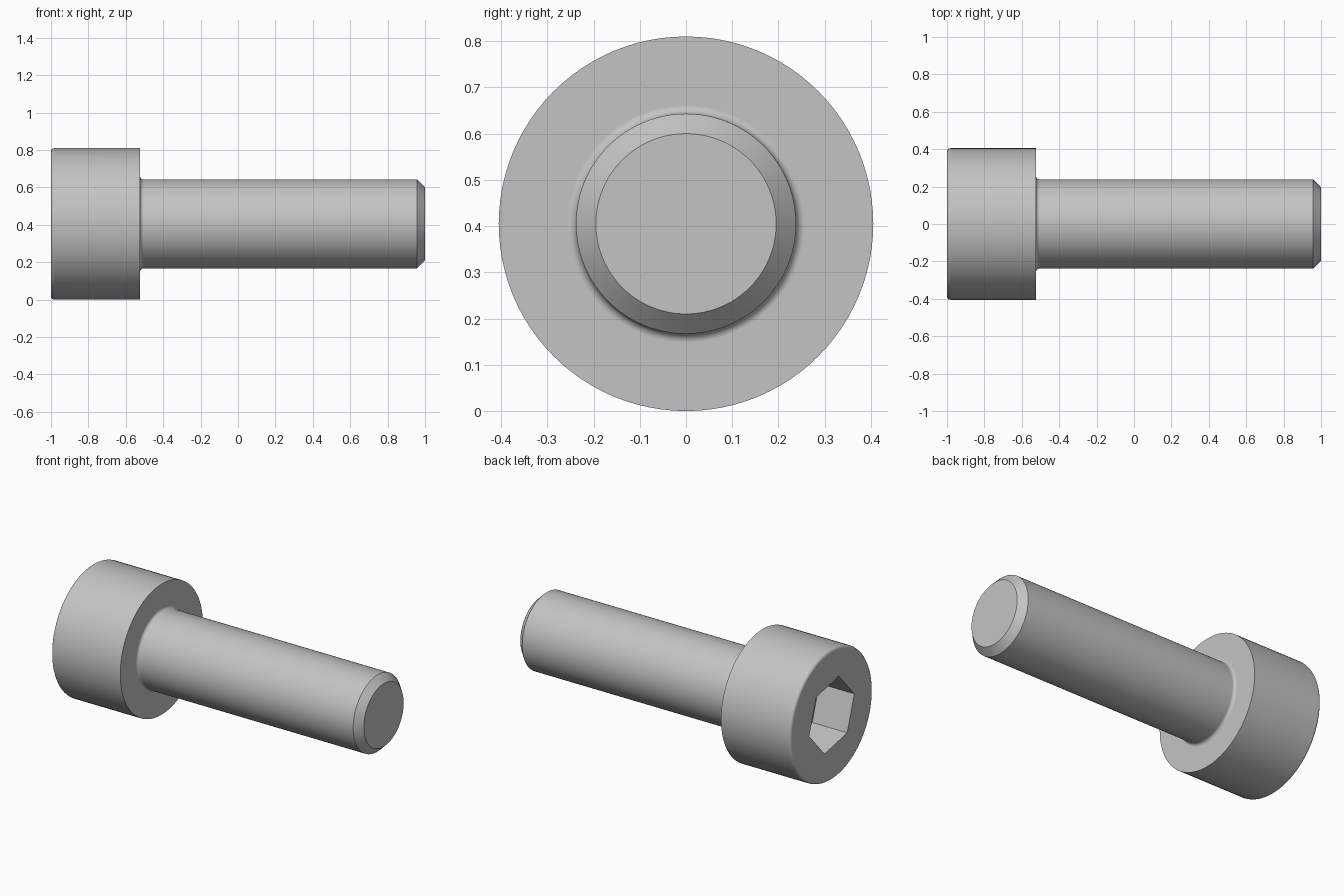
import bpy, bmesh
from math import sin, cos, pi, radians
from mathutils import Vector

if "Cube" in bpy.data.objects:
    bpy.data.objects.remove(bpy.data.objects["Cube"], do_unlink=True)

SEGMENTS = 96
HEAD_R, SHANK_R, TIP_R = 0.405, 0.238, 0.195
HEAD_END, CHAMFER_X = -0.524, 0.957
ROUND = 0.019
SOCKET_R, SOCKET_DEPTH, SOCKET_TURN = 0.226, 0.24, radians(48)


def arc(cx, cr, start, end, steps=6):
    """Quarter-round points as (x, radius)."""
    angles = [radians(start + (end - start) * i / steps) for i in range(steps + 1)]
    return [(cx + ROUND * cos(a), cr + ROUND * sin(a)) for a in angles]


def ring(bm, x, r, n, turn=0.0):
    """Closed loop of vertices around the screw axis."""
    return [bm.verts.new((x, r * cos(turn + 2 * pi * i / n), HEAD_R + r * sin(turn + 2 * pi * i / n)))
            for i in range(n)]


def skin(bm, a, b):
    n = len(a)
    for i in range(n):
        bm.faces.new((a[i], a[(i + 1) % n], b[(i + 1) % n], b[i]))


def loop_edges(bm, verts):
    return [bm.edges.get((v, verts[i - 1])) for i, v in enumerate(verts)]


# Turned body: rounded head rim, underside fillet, shank and chamfered tip
profile = arc(-1 + ROUND, HEAD_R - ROUND, 180, 90)
profile += [(HEAD_END, HEAD_R)]
profile += arc(HEAD_END + ROUND, SHANK_R + ROUND, 180, 270)
profile += [(CHAMFER_X, SHANK_R), (1.0, TIP_R)]

bm = bmesh.new()
rings = [ring(bm, x, r, SEGMENTS) for x, r in profile]
for a, b in zip(rings, rings[1:]):
    skin(bm, a, b)
bm.faces.new(rings[-1])

# Hexagonal socket sunk into the head
mouth = ring(bm, -1, SOCKET_R, 6, SOCKET_TURN)
floor = ring(bm, -1 + SOCKET_DEPTH, SOCKET_R, 6, SOCKET_TURN)
skin(bm, mouth, floor)
bm.faces.new(floor)

# Flat head face between the rim and the socket
bmesh.ops.triangle_fill(bm, use_beauty=True, normal=Vector((-1, 0, 0)),
                        edges=loop_edges(bm, rings[0]) + loop_edges(bm, mouth))
bmesh.ops.recalc_face_normals(bm, faces=bm.faces)

mesh = bpy.data.meshes.new("socket_head_screw")
bm.to_mesh(mesh)
bm.free()
screw = bpy.data.objects.new("socket_head_screw", mesh)
bpy.context.collection.objects.link(screw)

# Plain grey metal
steel = bpy.data.materials.new("grey_steel")
steel.use_nodes = True
colour = (0.55, 0.55, 0.55, 1)
steel.diffuse_color = colour
steel.node_tree.nodes["Principled BSDF"].inputs["Base Color"].default_value = colour
mesh.materials.append(steel)

# Smooth rounds with crisp edges
bpy.ops.object.select_all(action="DESELECT")
screw.select_set(True)
bpy.context.view_layer.objects.active = screw
bpy.ops.object.shade_smooth_by_angle(angle=radians(30))
weighted = screw.modifiers.new("clean_shading", "WEIGHTED_NORMAL")
weighted.keep_sharp = True
